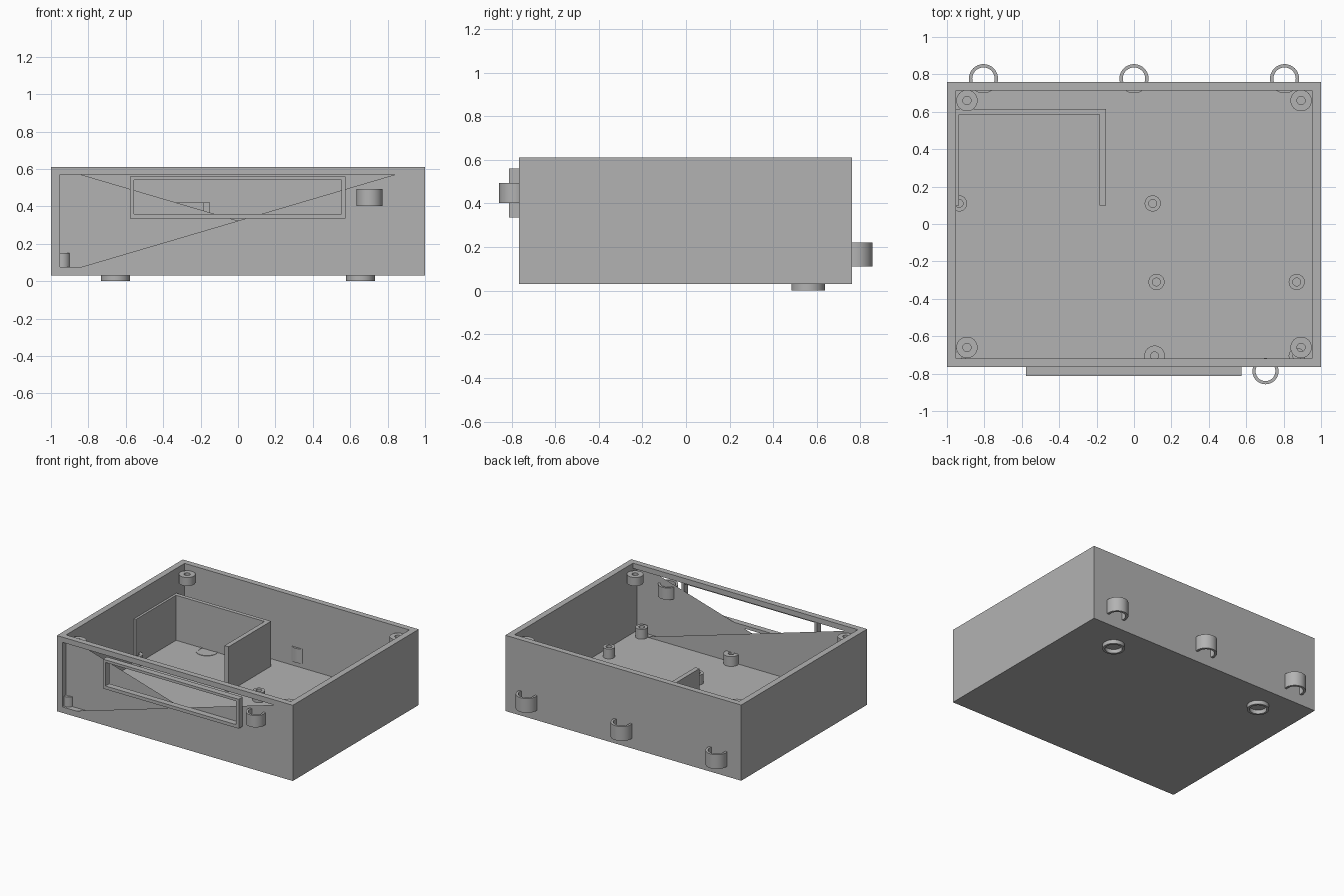
import bpy
import bmesh
import math

default = bpy.data.objects.get("Cube")
if default:
    bpy.data.objects.remove(default, do_unlink=True)

grey = bpy.data.materials.new("plain grey")
grey.use_nodes = True
COLOUR = (0.45, 0.45, 0.45, 1)
grey.diffuse_color = COLOUR
grey.node_tree.nodes["Principled BSDF"].inputs["Base Color"].default_value = COLOUR


def finish(name, bm, recalc=True):
    if recalc:
        bmesh.ops.recalc_face_normals(bm, faces=bm.faces)
    mesh = bpy.data.meshes.new(name)
    bm.to_mesh(mesh)
    bm.free()
    mesh.materials.append(grey)
    obj = bpy.data.objects.new(name, mesh)
    bpy.context.collection.objects.link(obj)
    return obj


def box(name, x, y, z):
    bm = bmesh.new()
    bmesh.ops.create_cube(bm, size=1)
    for v in bm.verts:
        for i, (lo, hi) in enumerate((x, y, z)):
            v.co[i] = lo if v.co[i] < 0 else hi
    return finish(name, bm)


def plate(name, y, points):
    bm = bmesh.new()
    bm.faces.new([bm.verts.new((x, y, z)) for x, z in points])
    return finish(name, bm, False)


def tube(name, x, y, z, outer, inner, sides=32):
    """Upright ring with a through hole."""
    bm = bmesh.new()
    profile = [(outer, z[0]), (outer, z[1]), (inner, z[1]), (inner, z[0])]
    rings = []
    for i in range(sides):
        a = math.tau * i / sides
        rings.append([bm.verts.new((x + r * math.cos(a), y + r * math.sin(a), h))
                      for r, h in profile])
    for i in range(sides):
        a, b = rings[i], rings[(i + 1) % sides]
        for j in range(4):
            k = (j + 1) % 4
            bm.faces.new((a[j], b[j], b[k], a[k]))
    obj = finish(name, bm)
    bpy.ops.object.select_all(action="DESELECT")
    obj.select_set(True)
    bpy.context.view_layer.objects.active = obj
    bpy.ops.object.shade_smooth_by_angle(angle=math.radians(30))
    return obj


# Open case: floor, side walls, back wall and the bar over the front opening
FRONT, BACK, BASE, FLOOR, LINTEL, TOP = -0.765, 0.76, 0.03, 0.075, 0.57, 0.61
WALL = 0.953
INNER_FRONT = -0.72
box("floor", (-1, 1), (FRONT, BACK), (BASE, FLOOR))
box("right_wall", (-1, -WALL), (FRONT, BACK), (FLOOR, TOP))
box("left_wall", (WALL, 1), (FRONT, BACK), (FLOOR, TOP))
box("back_wall", (-WALL, WALL), (0.715, BACK), (FLOOR, TOP))
box("front_top_bar", (-WALL, WALL), (FRONT, INNER_FRONT), (LINTEL, TOP))

# Front wall skins, each cut along its own diagonal
plate("front_outer_skin", FRONT,
      [(-0.84, FLOOR), (WALL, FLOOR), (WALL, LINTEL), (0.84, LINTEL)])
plate("front_inner_skin", INNER_FRONT,
      [(-WALL, FLOOR), (0.84, FLOOR), (-0.84, LINTEL), (-WALL, LINTEL)])

# Raised rectangular window frame
for label, z in (("bottom", (0.335, 0.36)), ("top", (0.54, 0.56))):
    box("window_frame_" + label, (-0.577, 0.575), (-0.812, FRONT), z)
for label, x in (("right", (-0.577, -0.555)), ("left", (0.553, 0.575))):
    box("window_frame_" + label, x, (-0.812, FRONT), (0.36, 0.54))

# Inner compartment
box("compartment_back", (-WALL, -0.15), (0.585, 0.615), (FLOOR, 0.42))
box("compartment_side", (-0.185, -0.15), (0.1, 0.585), (FLOOR, 0.42))
box("compartment_liner", (-WALL, -0.935), (0.1, 0.585), (FLOOR, 0.42))

# Lid screw bosses in the top corners
for x in (-0.893, 0.893):
    for y in (-0.66, 0.66):
        tube("lid_boss", x, y, (0.5, 0.565), 0.057, 0.022)

# Board standoffs on the floor
for x, y, r in ((-0.935, 0.11, 0.043), (0.1, 0.11, 0.043), (0.12, -0.31, 0.043),
                (0.87, -0.31, 0.043), (0.11, -0.705, 0.055),
                (-0.94, -0.705, 0.043), (0.87, -0.705, 0.043)):
    tube("board_standoff", x, y, (FLOOR, 0.15), r, 0.021)

# Ring clips on the back and front
for x in (-0.805, 0, 0.805):
    tube("back_clip", x, 0.777, (0.11, 0.22), 0.078, 0.06)
tube("front_clip", 0.703, -0.787, (0.402, 0.493), 0.07, 0.053)

# Ring feet under the rear, showing slightly through the floor
for x in (-0.655, 0.655):
    tube("foot_ring", x, 0.56, (0, 0.078), 0.077, 0.06)
